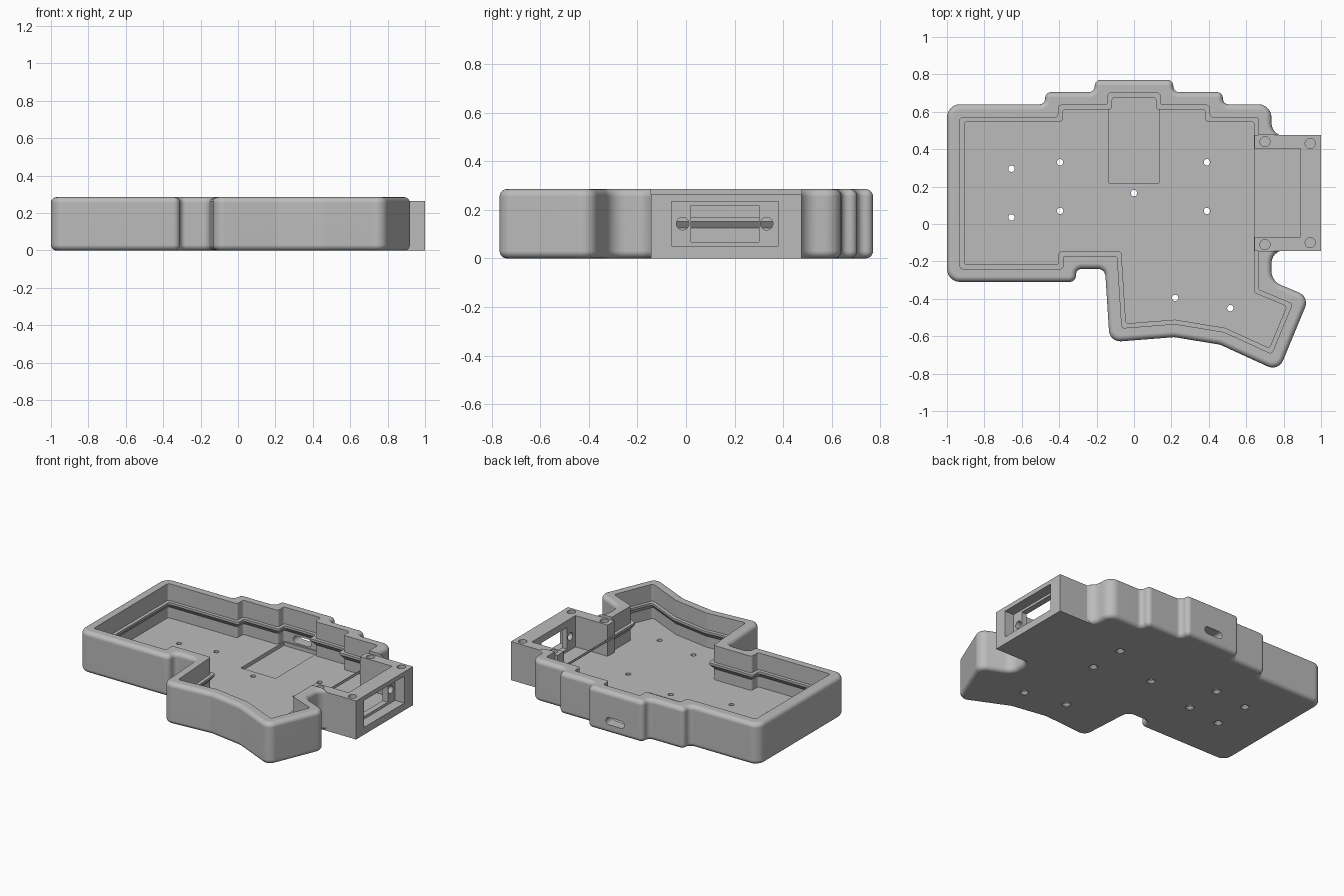
import bpy
import bmesh
import math
from mathutils import Vector, Matrix

cube = bpy.data.objects.get("Cube")
if cube:
    bpy.data.objects.remove(cube)

HEIGHT, HOUSING_HEIGHT, FLOOR = 0.285, 0.265, 0.05
WALL, LIP, ROUND = 0.07, 0.093, 0.03

grey = bpy.data.materials.new("plain grey plastic")
grey.use_nodes = True
colour = (0.5, 0.5, 0.5, 1)
grey.diffuse_color = colour
grey.node_tree.nodes["Principled BSDF"].inputs["Base Color"].default_value = colour


def loft(name, rings):
    """Closed solid skinned through rings of equal point count."""
    bm = bmesh.new()
    loops = [[bm.verts.new(p) for p in ring] for ring in rings]
    for low, high in zip(loops, loops[1:]):
        for i in range(len(low)):
            j = (i + 1) % len(low)
            bm.faces.new((low[i], low[j], high[j], high[i]))
    bm.faces.new(loops[0][::-1])
    bm.faces.new(loops[-1])
    bmesh.ops.recalc_face_normals(bm, faces=bm.faces)
    mesh = bpy.data.meshes.new(name)
    bm.to_mesh(mesh)
    bm.free()
    mesh.materials.append(grey)
    obj = bpy.data.objects.new(name, mesh)
    bpy.context.collection.objects.link(obj)
    return obj


def box(name, xs, ys, zs):
    return loft(name, [[(xs[0], ys[0], z), (xs[1], ys[0], z),
                        (xs[1], ys[1], z), (xs[0], ys[1], z)] for z in zs])


def turned(name, centre, profile, axis="Z"):
    """Round solid from (radius, distance along axis) pairs."""
    turn = Matrix.Rotation(math.pi / 2, 3, "Y") if axis == "X" else Matrix.Identity(3)
    steps = [math.tau * i / 24 for i in range(24)]
    return loft(name, [[Vector(centre) + turn @ Vector((r * math.cos(a), r * math.sin(a), d))
                        for a in steps] for r, d in profile])


def outline(corners, inset, z, fixed_radius=None, steps=6):
    """Inset a counter-clockwise outline and round its corners."""
    ring = []
    for i, (x, y, radius) in enumerate(corners):
        p = Vector((x, y))
        a = (p - Vector(corners[i - 1][:2])).normalized()
        b = (Vector(corners[(i + 1) % len(corners)][:2]) - p).normalized()
        na, nb = Vector((-a.y, a.x)), Vector((-b.y, b.x))
        p += (na + nb) * inset / (1 + na.dot(nb))
        angle = math.atan2(a.x * b.y - a.y * b.x, a.dot(b))
        side = math.copysign(1, angle)
        r = fixed_radius or max(radius - side * inset, 0.003)
        start = p - a * r * math.tan(abs(angle) / 2)
        centre = start + na * r * side
        for k in range(steps + 1):
            q = centre + Matrix.Rotation(angle * k / steps, 2) @ (start - centre)
            ring.append((q.x, q.y, z))
    return ring


def cut(obj, cutter):
    mod = obj.modifiers.new("cut", "BOOLEAN")
    mod.operation, mod.solver, mod.object = "DIFFERENCE", "EXACT", cutter
    bpy.context.view_layer.objects.active = obj
    bpy.ops.object.modifier_apply(modifier=mod.name)
    bpy.data.objects.remove(cutter)


# Outline of the case: x, y, corner radius
front = [(-1, -0.31, 0.07), (-0.31, -0.31, 0.035), (-0.31, -0.24, 0.03),
         (-0.155, -0.24, 0.04), (-0.13, -0.632, 0.06), (0.215, -0.605, 0.05),
         (0.46, -0.645, 0.05), (0.773, -0.788, 0.06), (0.938, -0.39, 0.06),
         (0.735, -0.305, 0.08)]
neck = [(0.735, -0.14, 0.07), (0.85, -0.14, 0.01), (0.85, 0.47, 0.01), (0.735, 0.47, 0.07)]
steps_right = [(0.475, 0.64, 0.03), (0.475, 0.705, 0.03), (0.21, 0.705, 0.03), (0.21, 0.77, 0.03)]
back = [(0.735, 0.64, 0.07)] + steps_right
back += [(-x, y, r) for x, y, r in reversed(steps_right)] + [(-1, 0.64, 0.07)]

# Case body with rounded top and bottom edges
arcs = [math.pi / 2 * i / 5 for i in range(6)]
rounding = [(ROUND * (1 - math.sin(a)), ROUND * (1 - math.cos(a))) for a in arcs]
levels = rounding + [(inset, HEIGHT - z) for inset, z in reversed(rounding)]
case = loft("case_body", [outline(front + neck + back, inset, z) for inset, z in levels])

# Cavity leaving a chamfered plate lip around the wall
cavity = [(WALL, FLOOR), (WALL, 0.125), (LIP, 0.155), (LIP, 0.17), (WALL, 0.17), (WALL, 0.4)]
cut(case, loft("cavity_cutter", [outline(front + back, inset, z, 0.015) for inset, z in cavity]))

# Gap for the connector housing
side, inner_side = (-0.145, 0.475), (-0.07, 0.405)
cut(case, box("housing_gap_cutter", (0.645, 1.2), side, (-0.1, 0.4)))

# Controller recess in the floor and cable slot in the back wall
cut(case, box("recess_cutter", (-0.133, 0.133), (0.22, 0.69), (0.025, 0.1)))
slot = []
for y in (0.65, 0.85):
    ring = []
    for sx, begin in ((1, -math.pi / 2), (-1, math.pi / 2)):
        for k in range(9):
            a = begin + math.pi * k / 8
            ring.append((sx * 0.045 + 0.025 * math.cos(a), y, 0.085 + 0.025 * math.sin(a)))
    slot.append(ring)
cut(case, loft("cable_slot_cutter", slot))

# Countersunk screw holes through the floor
holes = [(-0.655, 0.295), (-0.655, 0.035), (-0.395, 0.33), (-0.395, 0.07), (0, 0.165),
         (0.39, 0.33), (0.39, 0.07), (0.22, -0.395), (0.515, -0.45)]
for x, y in holes:
    cut(case, turned("screw_cutter", (x, y, 0),
                     [(0.028, -0.02), (0.028, 0.005), (0.017, 0.018), (0.017, 0.1)]))

# Connector housing on the side
housing = box("connector_housing", (0.645, 1), side, (0, HOUSING_HEIGHT))
cut(housing, box("housing_inside_cutter", (0.5, 0.89), inner_side, (FLOOR, 0.4)))
cut(housing, box("connector_pocket_cutter", (0.93, 1.1), (-0.06, 0.38), (0.05, 0.235)))
cut(housing, box("connector_window_cutter", (0.85, 0.96), (0.02, 0.3), (0.068, 0.218)))
for y in (-0.014, 0.332):
    cut(housing, turned("connector_screw_cutter", (0.85, y, 0.143), [(0.026, 0), (0.026, 0.1)], "X"))
for x, y in ((0.7, 0.44), (0.942, 0.43), (0.7, -0.11), (0.942, -0.1)):
    cut(housing, turned("lid_screw_cutter", (x, y, 0.2), [(0.027, 0), (0.027, 0.1)]))

# Smooth curves, crisp edges
for obj in (case, housing):
    bpy.ops.object.select_all(action="DESELECT")
    obj.select_set(True)
    bpy.context.view_layer.objects.active = obj
    bpy.ops.object.shade_smooth_by_angle(angle=math.radians(32))
    mod = obj.modifiers.new("even shading", "WEIGHTED_NORMAL")
    mod.keep_sharp = True
